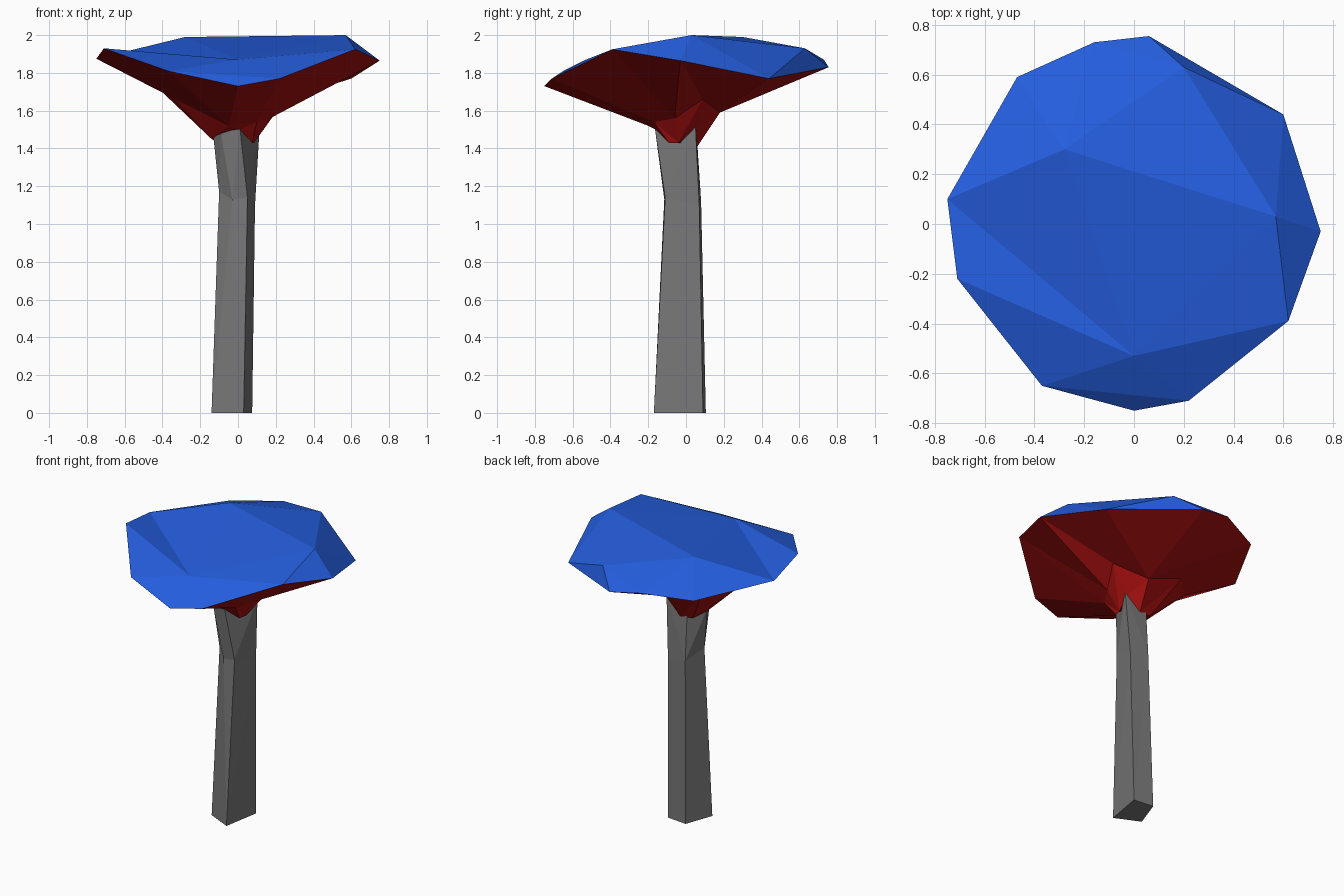
import bpy, bmesh, math

cube = bpy.data.objects.get("Cube")
if cube:
    bpy.data.objects.remove(cube)


def material(name, color):
    mat = bpy.data.materials.new(name)
    mat.use_nodes = True
    mat.diffuse_color = (*color, 1)
    mat.node_tree.nodes["Principled BSDF"].inputs["Base Color"].default_value = (*color, 1)
    return mat


def turn(vert):
    return math.atan2(vert.co.y, vert.co.x) % math.tau


def add_ring(bm, points):
    return sorted([bm.verts.new(p) for p in points], key=turn)


def zip_rings(bm, upper, lower, slot=0):
    """Join two rings of differing counts with triangles, going round by angle."""
    i = j = 0
    n, m = len(upper), len(lower)

    def angle(ring, k):
        return turn(ring[k % len(ring)]) + math.tau * (k // len(ring))

    while i < n or j < m:
        a, b = upper[i % n], lower[j % m]
        if j >= m or (i < n and angle(upper, i + 1) <= angle(lower, j + 1)):
            i += 1
            face = bm.faces.new((a, b, upper[i % n]))
        else:
            j += 1
            face = bm.faces.new((a, b, lower[j % m]))
        face.material_index = slot


def finish(bm, name, mats):
    bmesh.ops.recalc_face_normals(bm, faces=bm.faces[:])
    mesh = bpy.data.meshes.new(name)
    bm.to_mesh(mesh)
    bm.free()
    for mat in mats:
        mesh.materials.append(mat)
    obj = bpy.data.objects.new(name, mesh)
    bpy.context.collection.objects.link(obj)
    return obj


blue = material("canopy blue", (0.018, 0.112, 0.74))
red = material("underside red", (0.4, 0.005, 0.005))
gray = material("trunk gray", (0.19, 0.19, 0.19))

# Canopy: rim points A-K, crown points P-S
rim = {
    "A": (-0.75, 0.10, 1.875), "B": (-0.47, 0.59, 1.845), "C": (-0.16, 0.73, 1.87),
    "D": (0.06, 0.755, 1.83), "E": (0.60, 0.44, 1.77), "F": (0.75, -0.03, 1.865),
    "G": (0.62, -0.39, 1.925), "H": (0.22, -0.71, 1.77), "I": (0, -0.75, 1.73),
    "J": (-0.37, -0.65, 1.81), "K": (-0.71, -0.22, 1.93),
}
crown = {
    "P": (-0.28, 0.30, 1.99), "Q": (0.20, 0.63, 1.93),
    "R": (0.57, 0.03, 2.0), "S": (0, -0.53, 1.87),
}
bm = bmesh.new()
verts = {key: bm.verts.new(p) for key, p in {**rim, **crown}.items()}
for tri in "APB BPC PQC CQD DQE QRE ERF FRG RSG GSH HSJ HJI JSK KSA ASP PRQ PSR".split():
    bm.faces.new([verts[c] for c in tri])

# Underside: rim tapers through a shoulder ring to ragged teeth at the trunk
rim_ring = sorted([verts[c] for c in rim], key=turn)
shoulder = add_ring(bm, [
    (0.25, 0.09, 1.66), (0.03, 0.18, 1.59), (-0.25, 0.17, 1.70), (-0.44, -0.03, 1.735),
    (-0.33, -0.10, 1.66), (-0.05, -0.20, 1.52), (0.10, -0.17, 1.54), (0.17, -0.06, 1.56),
])
teeth = add_ring(bm, [
    (0.10, 0.05, 1.5), (0, 0.06, 1.41), (-0.09, 0.05, 1.42), (-0.14, -0.04, 1.45),
    (-0.08, -0.14, 1.49), (0.01, -0.16, 1.5), (0.075, -0.09, 1.43), (0.085, -0.04, 1.43),
])
zip_rings(bm, rim_ring, shoulder, 1)
zip_rings(bm, shoulder, teeth, 1)
bm.faces.new(teeth).material_index = 1
finish(bm, "canopy", [blue, red])

# Trunk: uneven rings from the foot to the neck
bm = bmesh.new()
foot = add_ring(bm, [(-0.14, -0.09, 0), (0.03, -0.17, 0), (0.075, 0.09, 0), (-0.07, 0.105, 0)])
waist = add_ring(bm, [
    (-0.10, -0.06, 1.17), (-0.03, -0.115, 1.13), (0.05, -0.11, 1.14),
    (0.09, 0.07, 1.1), (-0.05, 0.08, 1.12),
])
neck = add_ring(bm, [
    (-0.13, -0.05, 1.46), (-0.09, -0.14, 1.48), (0.01, -0.165, 1.51),
    (0.115, 0.05, 1.52), (-0.05, 0.055, 1.5),
])
zip_rings(bm, waist, foot)
zip_rings(bm, neck, waist)
bm.faces.new(foot)
bm.faces.new(neck)
finish(bm, "trunk", [gray])
